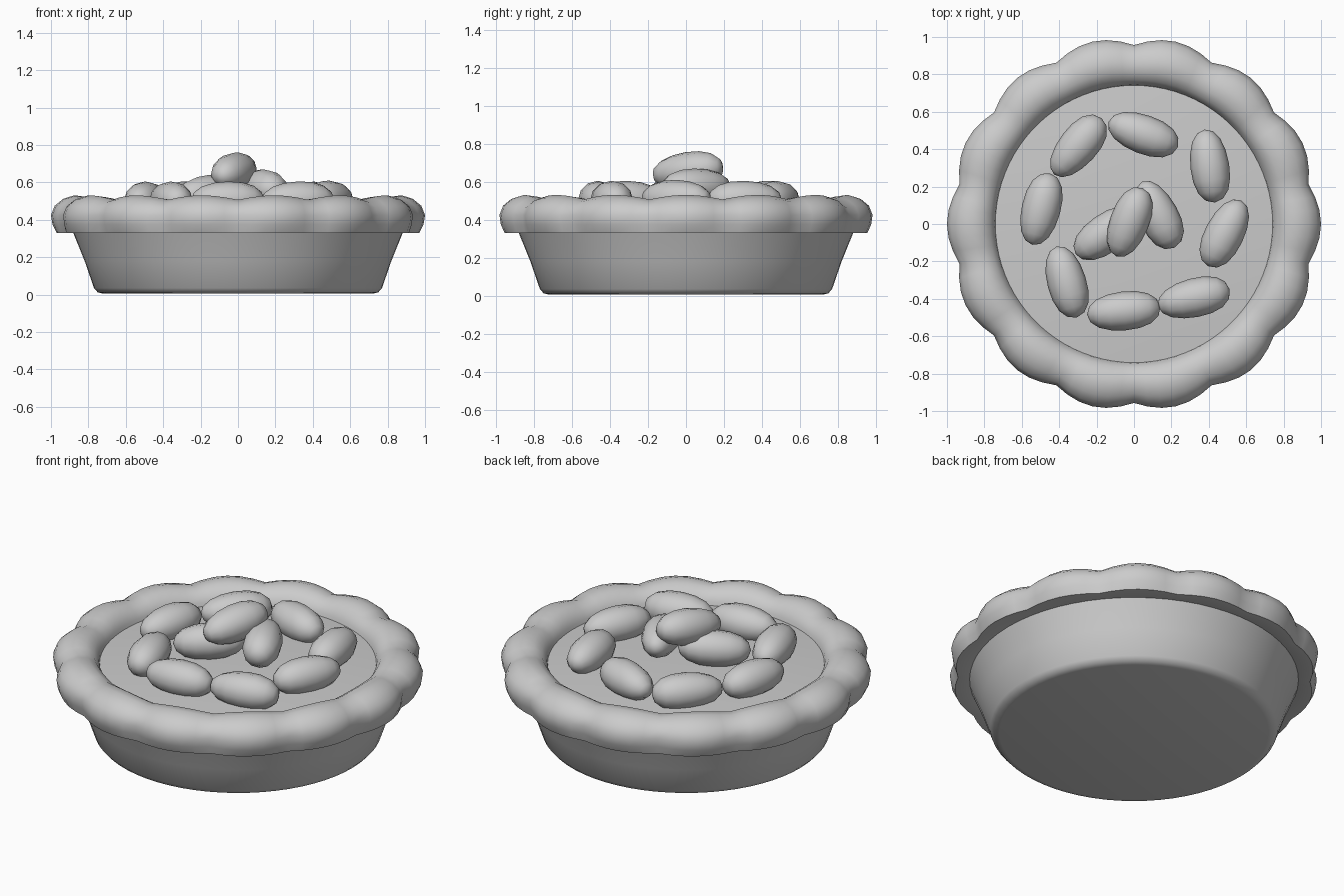
import bpy, bmesh, math
from mathutils import Matrix, Vector

if "Cube" in bpy.data.objects:
    bpy.data.objects.remove(bpy.data.objects["Cube"])

LOBES = 14


def finish(name, bm, angle):
    bmesh.ops.recalc_face_normals(bm, faces=bm.faces)
    me = bpy.data.meshes.new(name)
    bm.to_mesh(me)
    bm.free()
    ob = bpy.data.objects.new(name, me)
    bpy.context.collection.objects.link(ob)
    bpy.ops.object.select_all(action='DESELECT')
    ob.select_set(True)
    bpy.context.view_layer.objects.active = ob
    bpy.ops.object.shade_smooth_by_angle(angle=math.radians(angle))
    return ob


def lathe(name, profile, segs, closed=False, angle=40):
    """Spin (r, z, dr, dz) points; dr and dz are scallop amounts at lobe tips."""
    bm = bmesh.new()
    rings = []
    for r, z, dr, dz in profile:
        if r == 0:
            rings.append([bm.verts.new((0, 0, z))] * segs)
            continue
        ring = []
        for i in range(segs):
            a = math.pi / 2 + 2 * math.pi * i / segs
            w = abs(math.sin(math.pi * LOBES * i / segs))
            rr = r + dr * w
            ring.append(bm.verts.new((rr * math.cos(a), rr * math.sin(a), z + dz * w)))
        rings.append(ring)
    pairs = list(zip(rings, rings[1:]))
    if closed:
        pairs.append((rings[-1], rings[0]))
    for lo, hi in pairs:
        for i in range(segs):
            j = (i + 1) % segs
            quad = [lo[i], lo[j], hi[j], hi[i]]
            bm.faces.new(list(dict.fromkeys(quad)))
    return finish(name, bm, angle)


# Tapered dish with a small rounded foot
lathe("dish", [(0, 0.005, 0, 0), (0.72, 0.005, 0, 0), (0.75, 0.012, 0, 0),
               (0.77, 0.035, 0, 0), (0.82, 0.18, 0, 0), (0.885, 0.34, 0, 0)], 64)

# Scalloped crust ring
lathe("crust", [(0.86, 0.33, 0, 0), (0.943, 0.33, 0.027, 0), (0.952, 0.375, 0.04, 0),
                (0.957, 0.425, 0.043, 0), (0.94, 0.465, 0.04, 0.01),
                (0.905, 0.492, 0.03, 0.02), (0.86, 0.507, 0.015, 0.024),
                (0.81, 0.505, 0.005, 0.018), (0.77, 0.483, 0, 0.01),
                (0.745, 0.45, 0, 0), (0.735, 0.40, 0, 0)],
      LOBES * 6, closed=True, angle=50)

# Slightly domed filling
lathe("filling", [(0.75, 0.40, 0, 0), (0.75, 0.43, 0, 0), (0.6, 0.442, 0, 0),
                  (0.35, 0.455, 0, 0), (0, 0.46, 0, 0)], 48)


# Nuts: blunt, slightly tapered ellipsoids (x, y, z, heading, pitch, taper)
def nut(name, x, y, z, heading, pitch=0, taper=0.0):
    bm = bmesh.new()
    bmesh.ops.create_uvsphere(bm, u_segments=12, v_segments=8, radius=1)
    bm.transform(Matrix.Rotation(math.pi / 2, 4, 'Y'))
    for v in bm.verts:
        t = v.co.x
        k = 1 + taper * t
        blunt = 1 + 0.12 * t * t
        v.co = Vector((0.197 * t, 0.104 * k * blunt * v.co.y, 0.1 * k * blunt * v.co.z))
    bm.transform(Matrix.Translation((x, y, z))
                 @ Matrix.Rotation(math.radians(heading), 4, 'Z')
                 @ Matrix.Rotation(math.radians(-pitch), 4, 'Y'))
    finish(name, bm, 60)


NUTS = [
    (-0.30, 0.415, 0.505, 50, 0, 0.1),
    (0.05, 0.48, 0.505, -20, 0, 0.05),
    (0.405, 0.31, 0.505, -82, 0, 0.05),
    (0.485, -0.05, 0.51, 63, 0, -0.05),
    (0.32, -0.395, 0.505, 13, 0, 0.08),
    (-0.055, -0.465, 0.505, 6, 0, 0.04),
    (-0.36, -0.31, 0.505, 106, 0, -0.05),
    (-0.497, 0.08, 0.505, 76, 0, 0.05),
    (0.13, 0.05, 0.57, 116, 4, -0.12),
    (-0.15, -0.05, 0.54, 35, 4, 0.0),
    (-0.025, 0.01, 0.657, 69, 7, 0.05),
]
for n, data in enumerate(NUTS, 1):
    nut(f"nut_{n}", *data)
